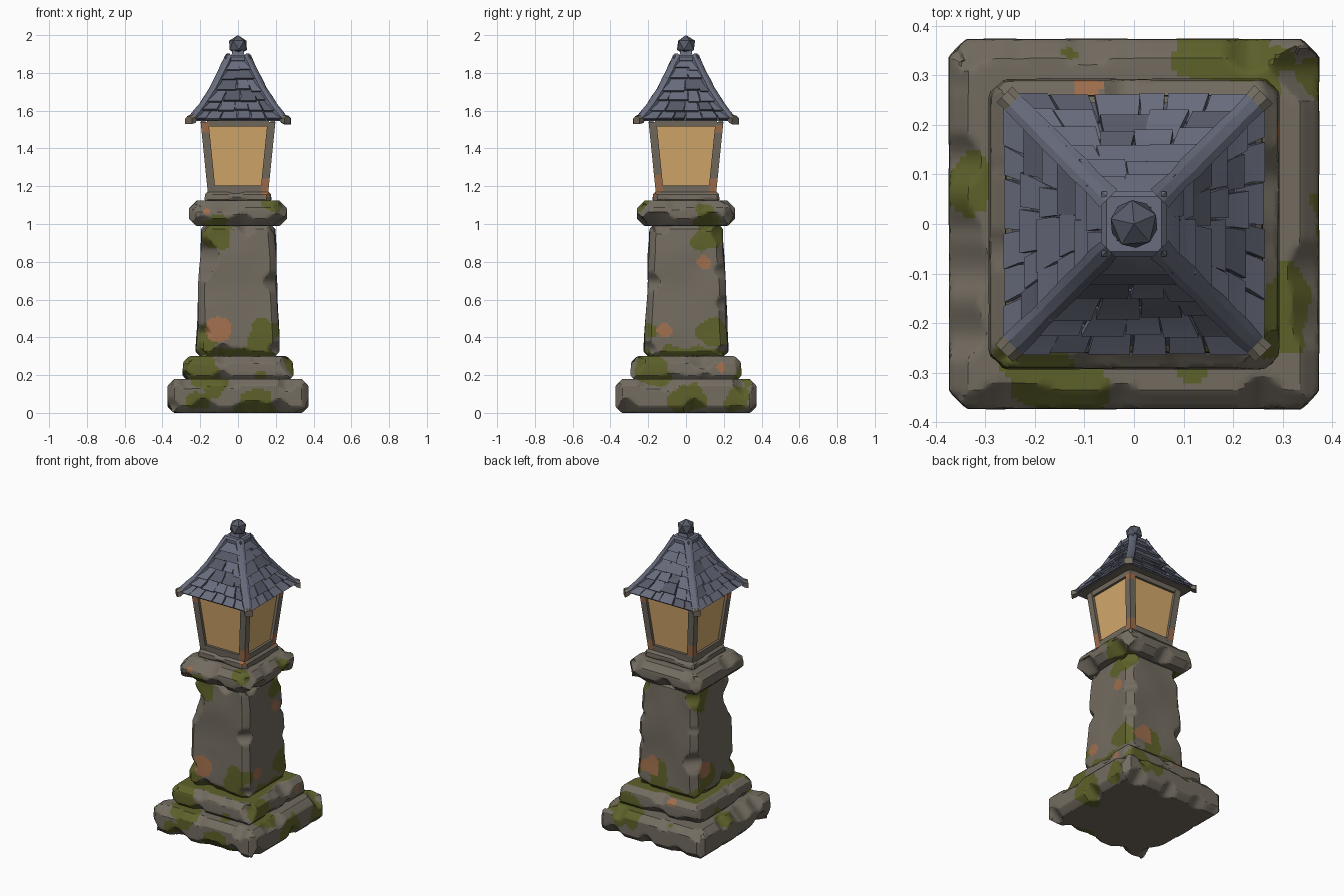
import bpy, bmesh, math, random
from mathutils import Vector, Matrix, noise

random.seed(4)
if "Cube" in bpy.data.objects:
    bpy.data.objects.remove(bpy.data.objects["Cube"])


def material(name, srgb):
    m = bpy.data.materials.new(name)
    m.use_nodes = True
    col = [(c / 255) ** 2.2 for c in srgb] + [1]
    m.diffuse_color = col
    m.node_tree.nodes["Principled BSDF"].inputs["Base Color"].default_value = col
    return m


STONE = material("stone", (114, 107, 96))
MOSS = material("moss", (94, 97, 46))
LICHEN = material("rusty lichen", (158, 110, 78))
SLATE = material("slate", (104, 108, 124))
DARK = material("dark slate", (88, 91, 104))
GLASS = material("amber glass", (212, 168, 108))
STONES = [STONE, MOSS, LICHEN]

# Growth patches: x, y, z, radius
MOSS_SPOTS = [
    (-.12, -.2, .94, .09), (.2, .12, .95, .09), (-.2, .14, .93, .09),
    (-.17, -.22, .4, .08), (.14, -.22, .42, .09), (.22, .15, .42, .08),
    (-.22, .1, .42, .08), (.05, .22, .4, .08),
    (-.2, -.3, .26, .09), (.3, -.2, .24, .08), (.12, -.3, .2, .03),
    (-.22, -.37, .06, .07), (.1, -.37, .02, .1), (.37, 0, .05, .1),
    (.37, .27, .07, .07), (.2, .34, .18, .11), (-.12, .36, .18, .03),
    (-.34, .09, .18, .06), (-.15, -.33, .18, .1), (.31, -.15, .18, .07),
    (.18, -.24, 1.12, .06), (-.1, -.26, 1.0, .05), (.26, .1, 1.1, .05),
]
LICHEN_SPOTS = [
    (-.11, -.22, .44, .07), (.22, -.11, .44, .035), (.11, .22, .44, .06),
    (-.22, .11, .46, .05), (.21, .1, .8, .035), (.29, .19, .24, .025),
    (-.1, .29, .29, .03), (.29, .11, .29, .025), (-.17, -.26, 1.07, .02),
    (-.18, -.18, 1.51, .045), (.15, -.15, 1.2, .05), (.15, .15, 1.21, .05),
    (.18, .18, 1.5, .03), (-.16, .16, 1.23, .04),
]


def finish(bm, name, mats, angle=28):
    bmesh.ops.recalc_face_normals(bm, faces=bm.faces)
    me = bpy.data.meshes.new(name)
    bm.to_mesh(me)
    bm.free()
    for m in mats:
        me.materials.append(m)
    ob = bpy.data.objects.new(name, me)
    bpy.context.collection.objects.link(ob)
    bpy.ops.object.select_all(action="DESELECT")
    ob.select_set(True)
    bpy.context.view_layer.objects.active = ob
    bpy.ops.object.shade_smooth_by_angle(angle=math.radians(angle))
    return ob


def paint(bm):
    """Moss and lichen faces, chosen by distance to wobbling patches."""
    for f in bm.faces:
        c = f.calc_center_median()
        wob = 1 + .45 * noise.noise(c * 13)

        def grown(spots):
            return any((c - Vector(s[:3])).length < s[3] * wob for s in spots)
        foot = .3 < c.z < .345 + .06 * noise.noise(c * 9)
        if grown(LICHEN_SPOTS):
            f.material_index = 2
        elif foot or grown(MOSS_SPOTS):
            f.material_index = 1


def block(name, bottom, top, z0, z1, chamfer, chip, rough=0, cell=.0125):
    """Weathered square stone with chipped, chamfered edges."""
    bm = bmesh.new()
    bmesh.ops.create_cube(bm, size=2)
    spans = (2 * bottom, 2 * bottom, z1 - z0)
    for axis, span in enumerate(spans):
        n = round(span / cell)
        no = Vector([axis == k for k in range(3)])
        for i in range(1, n):
            geom = bm.verts[:] + bm.edges[:] + bm.faces[:]
            bmesh.ops.bisect_plane(bm, geom=geom, plane_co=no * (2 * i / n - 1), plane_no=no)
    mid, hz = (z0 + z1) / 2, (z1 - z0) / 2
    for v in bm.verts:
        sign = [math.copysign(1, c) for c in v.co]
        h = bottom + (top - bottom) * (v.co.z + 1) / 2
        p = Vector((v.co.x * h, v.co.y * h, v.co.z * hz))
        h_all = (h, h, hz)
        q = [abs(c) for c in p]
        for a, b in ((0, 1), (0, 2), (1, 2)):
            along = 3 - a - b
            seed = Vector((sign[a] * 3.3 + z0 * 7, sign[b] * 5.7 + a, p[along] * 9 + b * 4.1))
            cut = chamfer + chip * max(0, noise.noise(seed))
            over = q[a] + q[b] - (h_all[a] + h_all[b] - cut)
            if over > 0:
                q[a] -= over / 2
                q[b] -= over / 2
        for k in range(2):
            q[k] *= 1 + rough * noise.noise(p * 5 + Vector((k, z0, .5)))
        v.co = (sign[0] * q[0], sign[1] * q[1], mid + sign[2] * q[2])
    paint(bm)
    return finish(bm, name, STONES)


def skin(bm, rings, mat=0):
    """Loft closed rings of points and cap both ends."""
    vs = [[bm.verts.new(p) for p in r] for r in rings]
    n = len(vs[0])
    faces = [bm.faces.new((a[i], a[(i + 1) % n], b[(i + 1) % n], b[i]))
             for a, b in zip(vs, vs[1:]) for i in range(n)]
    faces += [bm.faces.new(vs[0][::-1]), bm.faces.new(vs[-1])]
    for f in faces:
        f.material_index = mat


def rect(cx, cy, hx, hy, z):
    return [(cx - hx, cy - hy, z), (cx + hx, cy - hy, z), (cx + hx, cy + hy, z), (cx - hx, cy + hy, z)]


# Stonework
block("plinth", .375, .372, 0, .18, .035, .09)
block("step", .297, .288, .17, .3, .03, .07)
block("shaft", .222, .193, .29, 1.01, .035, .11, rough=.04)
block("capital", .262, .258, .99, 1.125, .04, .07)
block("lantern_base", .178, .174, 1.115, 1.17, .012, .03)

# Lantern glass
bm = bmesh.new()
skin(bm, [rect(0, 0, .142, .142, 1.16), rect(0, 0, .18, .18, 1.54)])
finish(bm, "lantern_glass", [GLASS])

# Lantern posts and rails
bm = bmesh.new()
for sx in (-1, 1):
    for sy in (-1, 1):
        steps = [i / 20 for i in range(21)]
        skin(bm, [rect(sx * (.139 + .038 * t), sy * (.139 + .038 * t), .021, .021, 1.165 + .375 * t)
                  for t in steps])
paint(bm)
finish(bm, "lantern_posts", STONES)
bm = bmesh.new()
for k in range(4):
    part = bmesh.new()
    skin(part, [rect(0, -.147, .13, .013, 1.16), rect(0, -.15, .13, .013, 1.205)])
    skin(part, [rect(0, -.181, .165, .012, 1.515), rect(0, -.184, .165, .012, 1.545)])
    part.transform(Matrix.Rotation(k * math.pi / 2, 4, "Z"))
    tmp = bpy.data.meshes.new("rail_part")
    part.to_mesh(tmp)
    part.free()
    bm.from_mesh(tmp)
    bpy.data.meshes.remove(tmp)
finish(bm, "lantern_rails", [STONE])

# Curved roof core
PROFILE = [(.245, 1.545), (.19, 1.615), (.135, 1.7), (.09, 1.79), (.052, 1.87)]
bm = bmesh.new()
skin(bm, [rect(0, 0, h, h, z) for h, z in PROFILE], 1)
for f in bm.faces:
    if f.calc_center_median().z < 1.546:
        f.material_index = 2
finish(bm, "roof_core", [SLATE, DARK, STONE])


def on_roof(t):
    t = max(0, min(t, 1)) * (len(PROFILE) - 1)
    i = min(int(t), len(PROFILE) - 2)
    return Vector(PROFILE[i]).lerp(Vector(PROFILE[i + 1]), t - i)


# Overlapping slates in uneven rows
bm = bmesh.new()
ROWS = 6
for side in range(4):
    turn = Matrix.Rotation(side * math.pi / 2, 3, "Z")
    for row in range(ROWS):
        low = on_roof(row / ROWS)
        count = max(2, round(2 * low.x / .085))
        shift = .25 * (row % 2)
        cuts = [-1] + [2 * (i + shift + random.uniform(-.18, .18)) / count - 1
                       for i in range(1, count)] + [1]
        for a, b in zip(cuts, cuts[1:]):
            a, b = a + .012, b - .012
            rings = []
            drop = random.uniform(-.02, .03)
            for t, lift in ((row / ROWS - drop * (row > 0), .019 + random.uniform(0, .006)),
                            ((row + .6) / ROWS, .013), ((row + 1.15) / ROWS, .005)):
                p = on_roof(t)
                tilt = on_roof(t + .05) - on_roof(t - .05)
                out = Vector((tilt.y, -tilt.x)).normalized()
                top, under = p + out * lift, p + out * (lift - .014)
                skew = random.uniform(-.004, .004)
                ring = [(a * p.x + skew, -under.x, under.y), (b * p.x + skew, -under.x, under.y),
                        (b * p.x + skew, -top.x, top.y), (a * p.x + skew, -top.x, top.y)]
                rings.append([turn @ Vector(q) for q in ring])
            skin(bm, rings, int(random.random() < .2))
finish(bm, "roof_slates", [SLATE, DARK], 15)

# Hip beams along the four roof corners, with bare stone ends
bm = bmesh.new()
W, T = .024, .02
SECTION = [(-W, -T), (W, -T), (W, T * .4), (W * .4, T), (-W * .4, T), (-W, T * .4)]
for k in range(4):
    turn = Matrix.Rotation(math.pi / 4 + k * math.pi / 2, 3, "Z")
    path = [Vector((.262, 1.538))] + [on_roof(i / 8) for i in range(9)]
    rings = []
    for p in path:
        wob = random.uniform(.9, 1.12)
        rings.append([turn @ Vector((p.x * math.sqrt(2), u * wob, p.y + .012 + w * wob))
                      for u, w in SECTION])
    skin(bm, rings)
for f in bm.faces:
    if f.calc_center_median().xy.length > .345:
        f.material_index = 1
finish(bm, "roof_hips", [SLATE, STONE], 20)

# Roof crown plate, neck and faceted finial
bm = bmesh.new()
skin(bm, [rect(0, 0, h, h, z) for h, z in
          ((.055, 1.855), (.066, 1.865), (.066, 1.885), (.056, 1.895))])
skin(bm, [rect(0, 0, h, h, z) for h, z in ((.035, 1.89), (.028, 1.925))])
finish(bm, "roof_crown", [SLATE], 10)
bm = bmesh.new()
bmesh.ops.create_icosphere(bm, subdivisions=1, radius=.054)
bm.transform(Matrix.Translation((0, 0, 1.946)) @ Matrix.Rotation(.4, 4, "Z"))
finish(bm, "finial", [DARK], 10)
